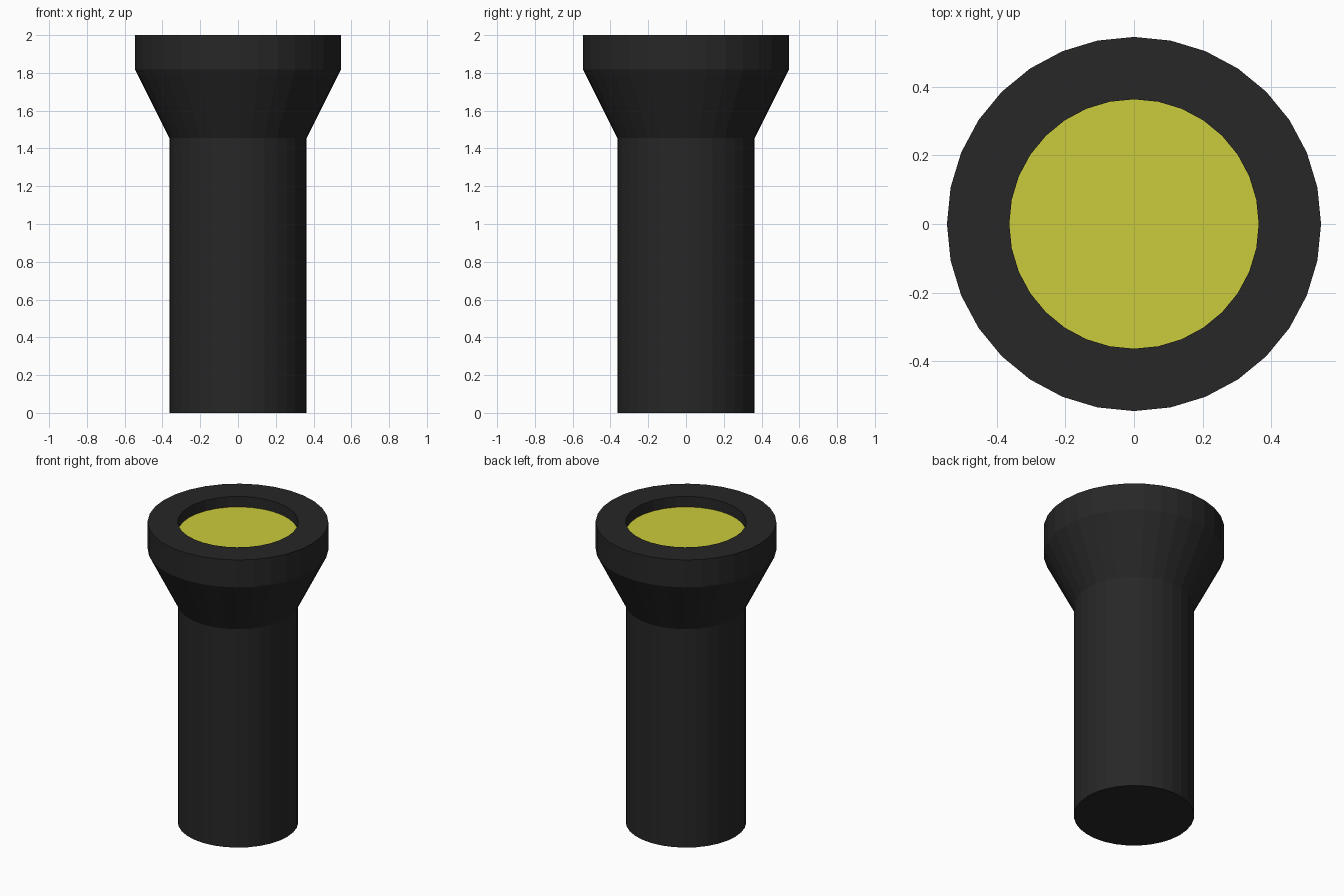
import bpy, bmesh, math

if "Cube" in bpy.data.objects:
    bpy.data.objects.remove(bpy.data.objects["Cube"])

SIDES = 32
U = 2 / 11          # base proportion: total height is 11 units
R_BODY, R_HEAD = 2 * U, 3 * U
Z_NECK, Z_COLLAR, Z_TOP = 8 * U, 10 * U, 2.0
Z_LENS = Z_TOP - 0.07


def material(name, rgb):
    m = bpy.data.materials.new(name)
    m.diffuse_color = (*rgb, 1)
    m.use_nodes = True
    m.node_tree.nodes["Principled BSDF"].inputs["Base Color"].default_value = m.diffuse_color
    return m


def lathe(name, profile, mat, cap_start=False):
    """Revolve (radius, z) points into flat-shaded rings of quads."""
    bm = bmesh.new()
    rings = []
    for r, z in profile:
        rings.append([bm.verts.new((r * math.cos(2 * math.pi * i / SIDES),
                                    r * math.sin(2 * math.pi * i / SIDES), z))
                      for i in range(SIDES)])
    for a, b in zip(rings, rings[1:]):
        for i in range(SIDES):
            j = (i + 1) % SIDES
            bm.faces.new((a[i], a[j], b[j], b[i]))
    if cap_start:
        # a single ring is an upward disc, otherwise the cap faces down
        bm.faces.new(rings[0] if len(rings) == 1 else rings[0][::-1])
    me = bpy.data.meshes.new(name)
    bm.to_mesh(me)
    bm.free()
    me.materials.append(mat)
    ob = bpy.data.objects.new(name, me)
    bpy.context.collection.objects.link(ob)
    return ob


black = material("black_casing", (0.02, 0.02, 0.02))
yellow = material("yellow_lens", (0.6, 0.6, 0.045))

# Handle tube with closed bottom
lathe("handle", [(R_BODY, 0), (R_BODY, Z_NECK)], black, cap_start=True)

# Flared head, collar, flat rim and recess wall
lathe("head", [(R_BODY, Z_NECK), (R_HEAD, Z_COLLAR), (R_HEAD, Z_TOP),
               (R_BODY, Z_TOP), (R_BODY, Z_LENS)], black)

# Recessed lens disc
lathe("lens", [(R_BODY, Z_LENS)], yellow, cap_start=True)
